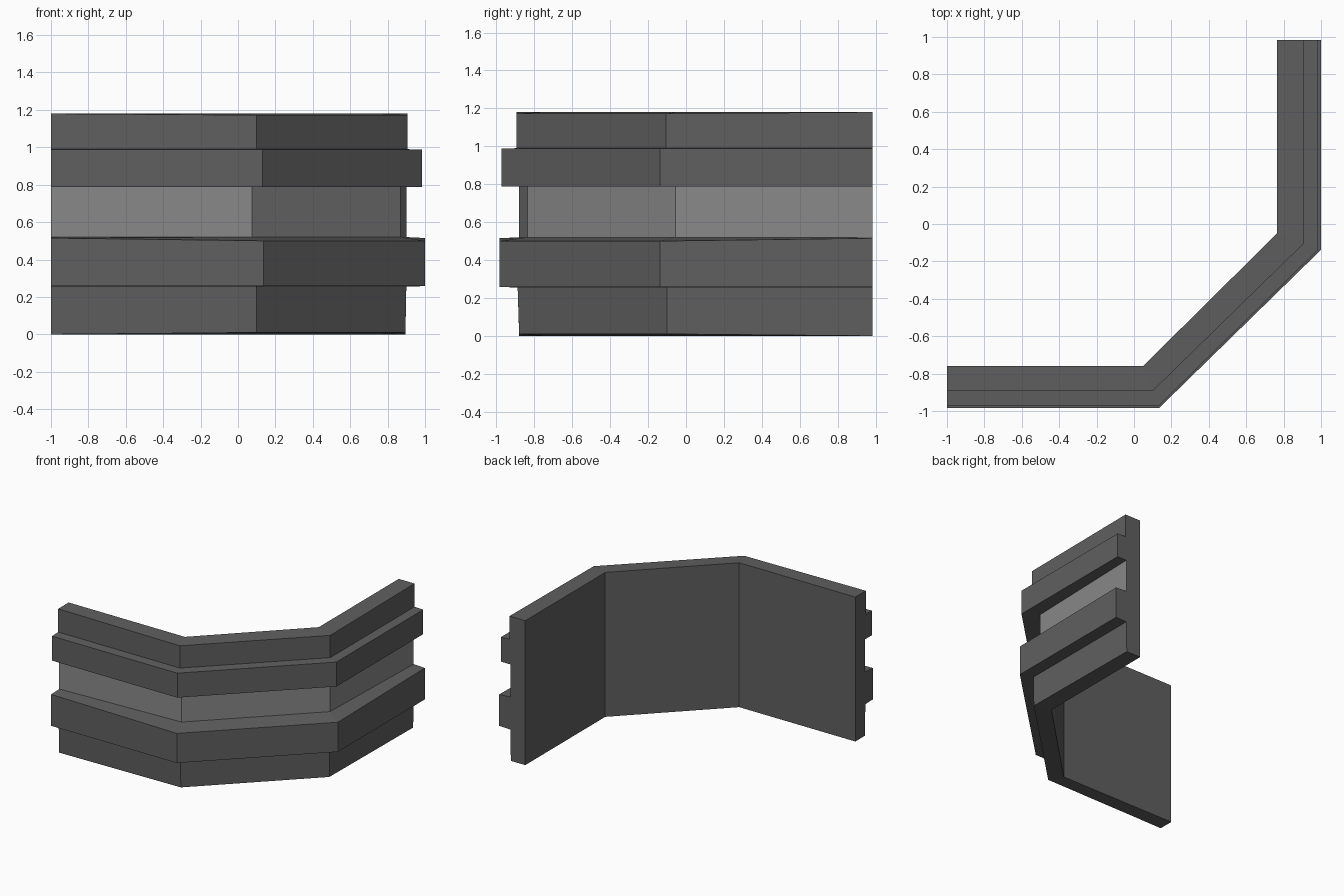
import bpy

if "Cube" in bpy.data.objects:
    bpy.data.objects.remove(bpy.data.objects["Cube"])

def flat_material(name, v):
    m = bpy.data.materials.new(name)
    m.diffuse_color = (v, v, v, 1)
    m.use_nodes = True
    m.node_tree.nodes["Principled BSDF"].inputs["Base Color"].default_value = m.diffuse_color
    return m

dark = flat_material("dark grey", 0.115)
light = flat_material("light grey", 0.25)

END = 0.983

# plan lines: front end y, front corner, right corner, right end x
def line(ye, c1, c2, xe):
    return [(-1, ye), c1, c2, (xe, END)]

inner = line(-0.758, (0.05, -0.758), (0.765, -0.05), 0.765)
base_lo = line(-0.88, (0.10, -0.88), (0.895, -0.10), 0.895)
base_hi = line(-0.888, (0.10, -0.888), (0.90, -0.10), 0.90)
rail_lower = line(-END, (0.135, -END), (1.0, -0.138), 1.0)
recess = line(-0.88, (0.075, -0.835), (0.87, -0.055), 0.90)
rail_upper = line(-0.972, (0.132, -0.972), (0.985, -0.137), 0.985)
cap = line(-0.893, (0.10, -0.893), (0.907, -0.105), 0.907)

# cross-section going up: plan line, height at ends, height at corners
rows = [
    (inner, 0.0, 0.0),
    (base_lo, 0.0, 0.01),
    (base_hi, 0.255, 0.255),
    (rail_lower, 0.258, 0.258),
    (rail_lower, 0.515, 0.50),
    (recess, 0.52, 0.52),
    (recess, 0.787, 0.787),
    (rail_upper, 0.787, 0.787),
    (rail_upper, 0.987, 0.987),
    (cap, 0.99, 0.99),
    (cap, 1.18, 1.172),
    (inner, 1.18, 1.18),
]
RECESS_ROW = 5

# sweep the moulded cross-section along the bent wall
verts = [(x, y, zc if k in (1, 2) else ze)
         for pts, ze, zc in rows for k, (x, y) in enumerate(pts)]
n = len(rows)
faces, mats = [], []
for i in range(n):
    j = (i + 1) % n
    for k in range(3):
        faces.append((i * 4 + k, i * 4 + k + 1, j * 4 + k + 1, j * 4 + k))
        mats.append(1 if i == RECESS_ROW else 0)
# end caps
faces.append([i * 4 for i in range(n)])
faces.append([i * 4 + 3 for i in reversed(range(n))])
mats += [0, 0]

mesh = bpy.data.meshes.new("moulded_wall")
mesh.from_pydata(verts, [], faces)
mesh.materials.append(dark)
mesh.materials.append(light)
for p, m in zip(mesh.polygons, mats):
    p.material_index = m
mesh.update()
wall = bpy.data.objects.new("moulded_wall", mesh)
bpy.context.collection.objects.link(wall)
